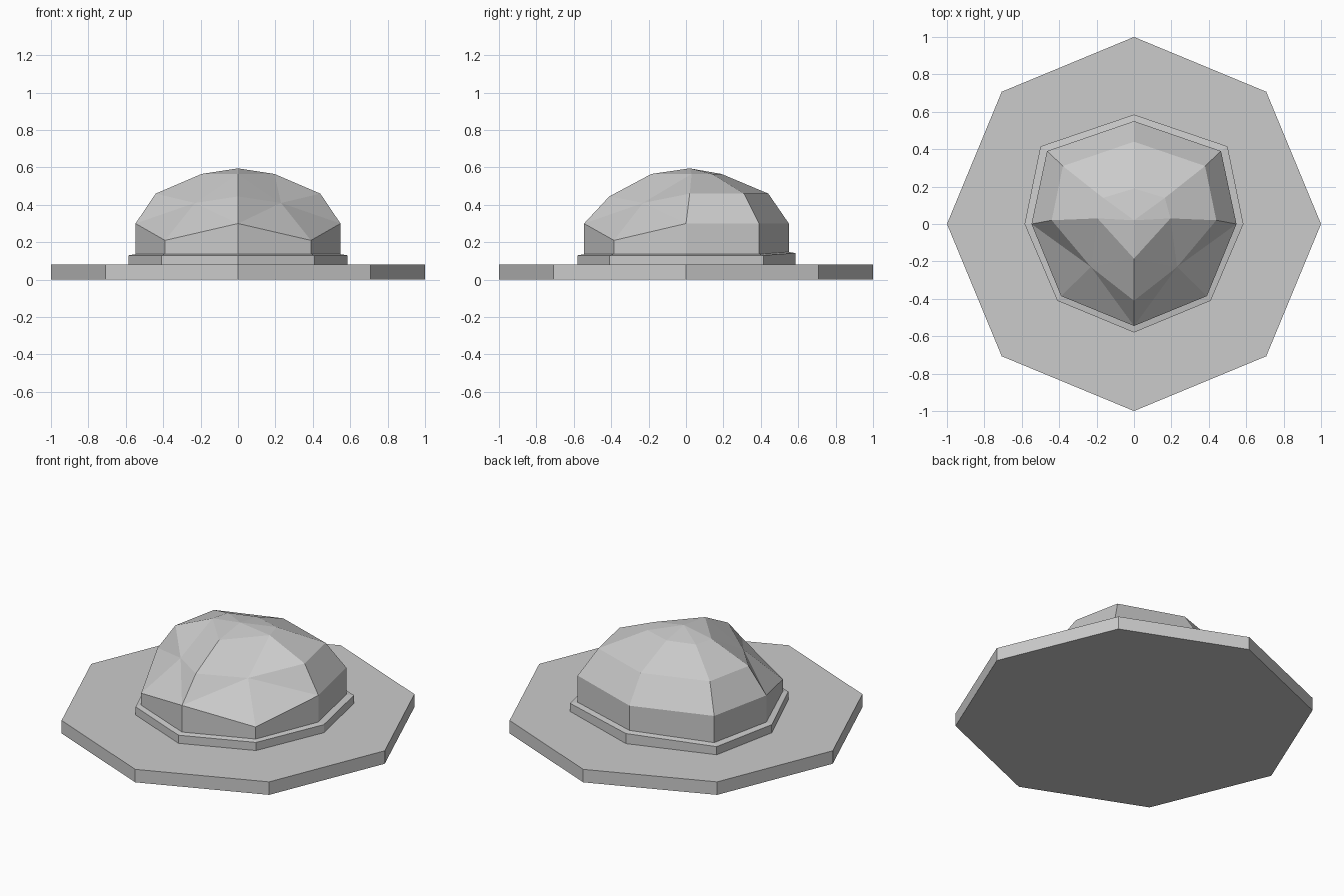
import bpy
import bmesh
from math import sin, cos, pi

cube = bpy.data.objects.get("Cube")
if cube:
    bpy.data.objects.remove(cube, do_unlink=True)

grey = bpy.data.materials.new("light_grey")
grey.use_nodes = True
grey.diffuse_color = (0.6, 0.6, 0.6, 1)
grey.node_tree.nodes["Principled BSDF"].inputs["Base Color"].default_value = (0.6, 0.6, 0.6, 1)


def finish(name, bm):
    bmesh.ops.recalc_face_normals(bm, faces=bm.faces)
    mesh = bpy.data.meshes.new(name)
    bm.to_mesh(mesh)
    bm.free()
    mesh.materials.append(grey)
    obj = bpy.data.objects.new(name, mesh)
    bpy.context.collection.objects.link(obj)


def loft(name, rings):
    """Closed solid through matching rings of points."""
    bm = bmesh.new()
    loops = [[bm.verts.new(p) for p in ring] for ring in rings]
    n = len(loops[0])
    for a, b in zip(loops, loops[1:]):
        for i in range(n):
            j = (i + 1) % n
            bm.faces.new((a[i], a[j], b[j], b[i]))
    bm.faces.new(loops[0])
    bm.faces.new(loops[-1])
    finish(name, bm)


def mirrored(half):
    """Full outline from its front-to-back half on the left."""
    return half + [(-x, y, z) for x, y, z in half[-2:0:-1]]


# Octagonal ground slab
octagon = [(sin(k * pi / 4), -cos(k * pi / 4)) for k in range(8)]
loft("ground_slab", [[(x, y, z) for x, y in octagon] for z in (0, 0.08)])

# Collar around the foot of the dome, raised a touch at the back
outer = [(0, -0.58), (0.41, -0.41), (0.585, 0), (0.5, 0.415), (0, 0.585)]
foot = [(0, -0.545), (0.39, -0.385), (0.548, 0), (0.465, 0.39), (0, 0.55)]
lift = [0, 0, 0, 0, 0.012]
loft("collar", [
    mirrored([(x, y, 0.07) for x, y in outer]),
    mirrored([(x, y, 0.13 + d) for (x, y), d in zip(outer, lift)]),
    mirrored([(x, y, 0.136 + d) for (x, y), d in zip(foot, lift)]),
])

# Faceted dome: five half profiles, mirrored across x
rim_z = [0.3, 0.21, 0.3, 0.3, 0.3]
mid = [(0, -0.41, 0.445), (0.23, -0.23, 0.41), (0.44, 0.02, 0.46),
       (0.38, 0.31, 0.46), (0, 0.44, 0.46)]
top = [(0, -0.185, 0.565), None, (0.195, 0.03, 0.565),
       (0.165, 0.14, 0.565), (0, 0.19, 0.565)]
apex = (0, 0.02, 0.595)
low = [(x, y, 0.1) for x, y in foot]
rim = [(x, y, z) for (x, y), z in zip(foot, rim_z)]

faces = [(low[i], low[i + 1], rim[i + 1], rim[i]) for i in range(4)]
# Front quarter: a fan of facets around the sunken centre point
fan = [rim[1], rim[0], mid[0], top[0], top[2], mid[2], rim[2], rim[1]]
faces += [(mid[1], a, b) for a, b in zip(fan, fan[1:])]
faces.append((apex, top[0], top[2]))
# Back quarter: regular bands
for i in (2, 3):
    faces += [(rim[i], rim[i + 1], mid[i + 1], mid[i]),
              (mid[i], mid[i + 1], top[i + 1], top[i]),
              (apex, top[i], top[i + 1])]

bm = bmesh.new()
for side in (1, -1):
    for face in faces:
        bm.faces.new([bm.verts.new((side * x, y, z)) for x, y, z in face])
bmesh.ops.remove_doubles(bm, verts=bm.verts, dist=0.001)
bmesh.ops.holes_fill(bm, edges=bm.edges, sides=8)
finish("faceted_dome", bm)
